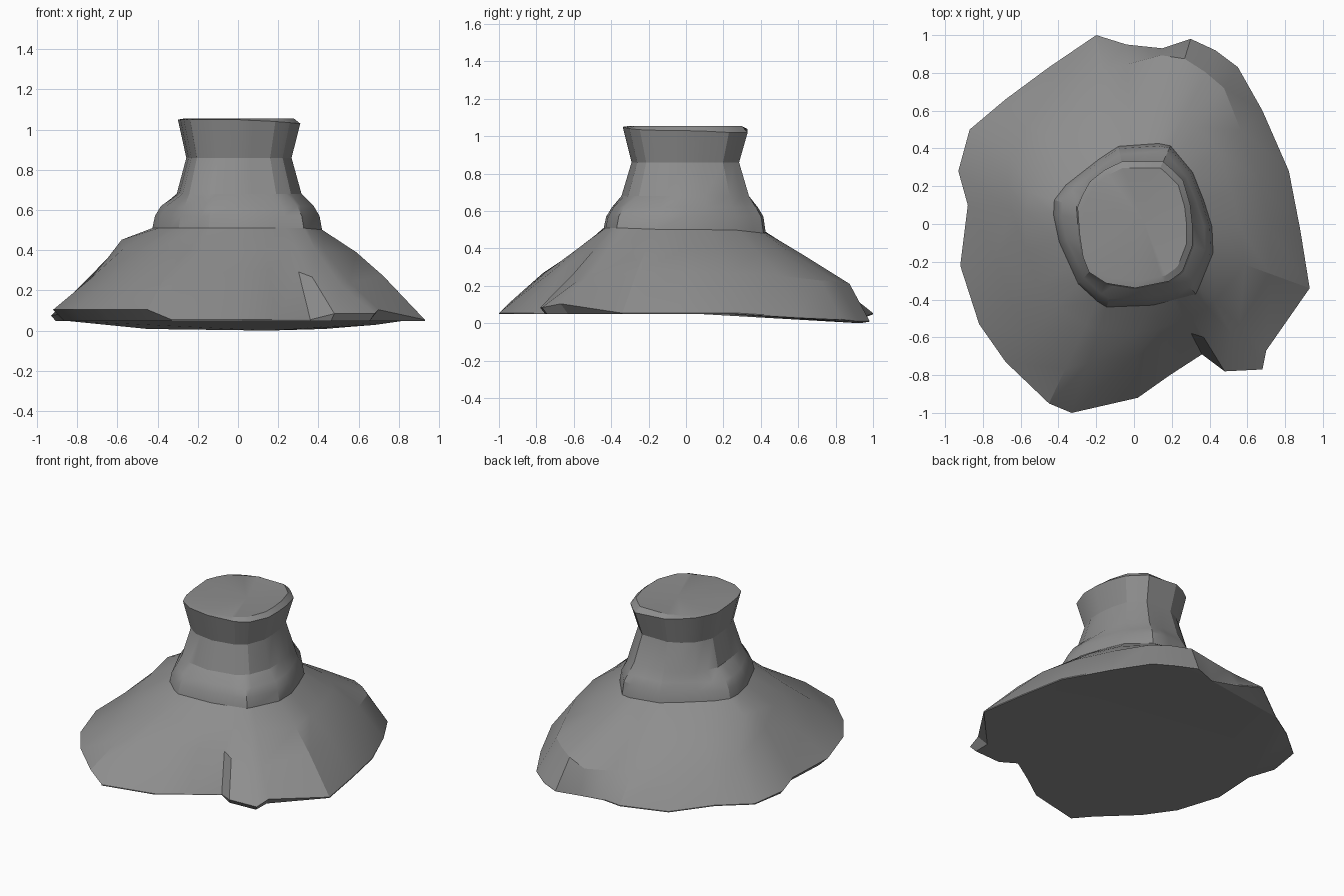
import bpy
import bmesh
import math
from mathutils import Vector

# Remove the default object only
default_cube = bpy.data.objects.get("Cube")
if default_cube:
    bpy.data.objects.remove(default_cube, do_unlink=True)


def make_material(name, colour):
    material = bpy.data.materials.new(name)
    material.use_nodes = True
    material.diffuse_color = colour
    shader = material.node_tree.nodes.get("Principled BSDF")
    shader.inputs["Base Color"].default_value = colour
    shader.inputs["Roughness"].default_value = 0.9
    return material


def sample_outline(outline, angle):
    """Point where a ray from the centre at this angle meets a closed outline."""
    direction = Vector((math.cos(angle), math.sin(angle)))
    normal = Vector((-direction.y, direction.x))
    for index, end in enumerate(outline):
        start = Vector(outline[index - 1])
        end = Vector(end)
        side_a, side_b = start.xy.dot(normal), end.xy.dot(normal)
        if side_a * side_b > 0 or side_a == side_b:
            continue
        hit = start.lerp(end, side_a / (side_a - side_b))
        if hit.xy.dot(direction) > 0:
            return hit
    raise ValueError("outline does not surround the centre")


def ring_from(outline, angles, scale=1.0, height=None):
    """Sample an outline on every spoke, resized and optionally moved to one height."""
    ring = []
    for angle in angles:
        point = sample_outline(outline, angle)
        level = point.z if height is None else height
        ring.append(Vector((point.x * scale, point.y * scale, level)))
    return ring


def build_loft(name, rings, crown, material):
    """Join rings from bottom to top, with a flat underside and a fanned crown."""
    mesh_data = bmesh.new()
    loops = [[mesh_data.verts.new(point) for point in ring] for ring in rings]
    count = len(loops[0])
    for lower, upper in zip(loops, loops[1:]):
        for i in range(count):
            j = (i + 1) % count
            mesh_data.faces.new((lower[i], lower[j], upper[j], upper[i]))
    mesh_data.faces.new(list(reversed(loops[0])))
    centre = mesh_data.verts.new(crown)
    for i in range(count):
        mesh_data.faces.new((loops[-1][i], loops[-1][(i + 1) % count], centre))
    bmesh.ops.triangulate(mesh_data, faces=[f for f in mesh_data.faces if len(f.verts) > 4])
    bmesh.ops.recalc_face_normals(mesh_data, faces=mesh_data.faces)
    mesh = bpy.data.meshes.new(name)
    mesh_data.to_mesh(mesh)
    mesh_data.free()
    mesh.materials.append(material)
    rock = bpy.data.objects.new(name, mesh)
    bpy.context.collection.objects.link(rock)
    bpy.ops.object.select_all(action="DESELECT")
    rock.select_set(True)
    bpy.context.view_layer.objects.active = rock
    bpy.ops.object.shade_smooth_by_angle(angle=math.radians(22))
    return rock


# Rim of the foot, with the jutting lobe at the front left
rim = [
    (.93, -.34, .05), (.88, -.03, .05), (.82, .28, .05), (.68, .6, .03),
    (.55, .83, .02), (.43, .92, .01), (.3, .98, .01), (.15, .93, 0),
    (-.04, .95, .03), (-.2, 1, .05), (-.45, .83, .01), (-.68, .66, .05),
    (-.87, .5, .05), (-.93, .28, .07), (-.88, .1, .08), (-.92, -.22, .1),
    (-.82, -.53, .1), (-.68, -.73, .1), (-.45, -.95, .1), (-.33, -1, .05),
    (.02, -.92, .05), (.19, -.8, .05), (.36, -.69, .05), (.48, -.78, .08),
    (.68, -.77, .08), (.7, -.67, .1),
]

# Upper edge of the steep skirt, with a hollow at the back
skirt = [
    (.75, -.2, .28), (.68, .2, .27), (.58, .45, .26), (.5, .7, .23),
    (.3, .87, .22), (.1, .9, .16), (-.1, .82, .2), (-.27, .81, .2),
    (-.55, .57, .25), (-.68, .35, .28), (-.65, .07, .36), (-.75, -.22, .24),
    (-.6, -.5, .26), (-.42, -.78, .26), (-.25, -.74, .28), (.1, -.68, .3),
    (.28, -.57, .3), (.36, -.6, .27), (.5, -.6, .22), (.63, -.45, .26),
]

# Shoulder of the slope
shoulder = [
    (.6, -.2, .39), (.5, .25, .39), (.42, .45, .37), (.2, .62, .37),
    (-.15, .6, .37), (-.45, .42, .4), (-.58, .1, .46), (-.57, -.25, .38),
    (-.38, -.48, .41), (-.1, -.6, .4), (.2, -.54, .4), (.42, -.42, .4),
]

# Collar and crown outlines
collar = [
    (.44, -.1, .5), (.33, .25, .5), (.18, .43, .48), (-.1, .41, .5),
    (-.42, .16, .51), (-.43, -.02, .51), (-.28, -.35, .51), (-.15, -.44, .51),
    (.1, -.43, .51), (.33, -.37, .51),
]
crown = [
    (.31, .05, 1.03), (.27, .22, 1.02), (.16, .33, 1.02), (-.1, .33, 1.04),
    (-.24, .22, 1.05), (-.3, .1, 1.05), (-.28, -.15, 1.05), (-.22, -.3, 1.05),
    (0, -.34, 1.05), (.2, -.3, 1.04), (.31, -.2, 1.03),
]

spokes = [math.atan2(y, x) for x, y, z in rim]
edge = ring_from(rim, spokes)

# Underside tucked in a little below the lifted parts of the rim
underside = []
for corner in edge:
    lifted = max(corner.z - .05, 0)
    tuck = 1 - lifted * 1.2
    underside.append(Vector((corner.x * tuck, corner.y * tuck, corner.z - lifted - .002)))
lowest = min(point.z for point in underside)
for point in underside:
    point.z = max(point.z, lowest + .002)

rings = [
    underside,
    [point + Vector((0, 0, .004)) for point in edge],
    ring_from(skirt, spokes),
    ring_from(shoulder, spokes),
    ring_from(collar, spokes),
    ring_from(collar, spokes, .97, .57),
    ring_from(collar, spokes, .9, .62),
    ring_from(crown, spokes, 1.02, .68),
    ring_from(crown, spokes, .86, .86),
    ring_from(crown, spokes),
    ring_from(crown, spokes, .9, 1.055),
]

stone = make_material("grey stone", (.27, .27, .27, 1))
build_loft("rock_pedestal", rings, Vector((.05, .02, 1.04)), stone)
